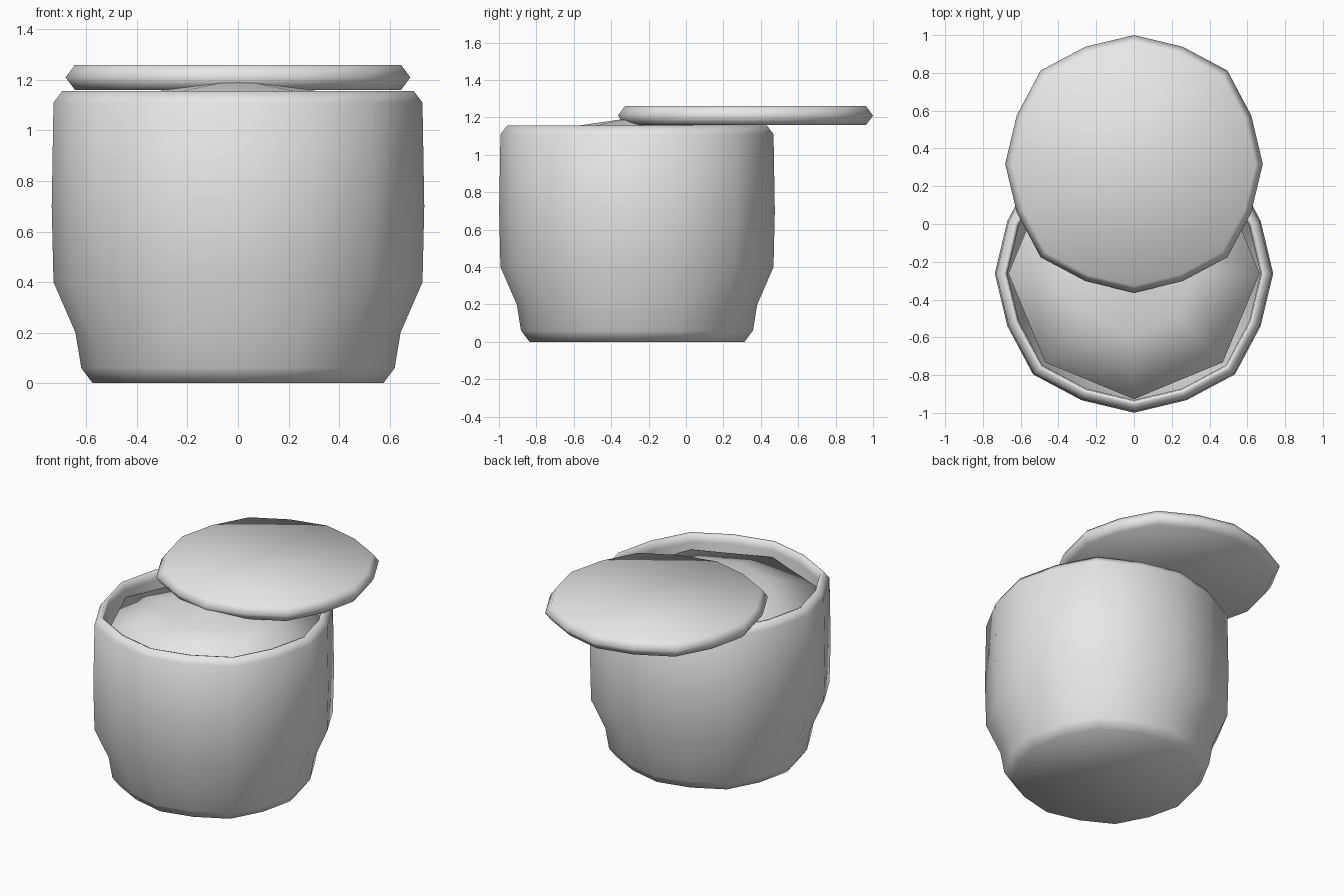
import bpy, bmesh, math

cube = bpy.data.objects.get("Cube")
if cube:
    bpy.data.objects.remove(cube, do_unlink=True)

grey = bpy.data.materials.new("pale_grey")
grey.use_nodes = True
tone = (0.8, 0.8, 0.8, 1)
grey.diffuse_color = tone
grey.node_tree.nodes["Principled BSDF"].inputs["Base Color"].default_value = tone


def lathe(name, profile, sides, y, wobble=(1,)):
    """Spin a (radius, z) profile about z; wobble scales the radius corner by corner."""
    bm = bmesh.new()
    rings = []
    for r, z in profile:
        ring = []
        for i in range(sides):
            a = math.tau * i / sides
            k = r * wobble[i % len(wobble)]
            ring.append(bm.verts.new((k * math.cos(a), k * math.sin(a), z)))
        rings.append(ring)
    for low, high in zip(rings, rings[1:]):
        for i in range(sides):
            j = (i + 1) % sides
            bm.faces.new((low[i], low[j], high[j], high[i]))
    bm.faces.new(rings[0][::-1])
    bm.faces.new(rings[-1])
    bmesh.ops.recalc_face_normals(bm, faces=bm.faces)
    for f in bm.faces:
        f.smooth = True
    mesh = bpy.data.meshes.new(name)
    bm.to_mesh(mesh)
    bm.free()
    mesh.materials.append(grey)
    obj = bpy.data.objects.new(name, mesh)
    obj.location.y = y
    bpy.context.collection.objects.link(obj)
    return obj


# Slightly squared sixteen-sided outline shared by jar and lid
outline = (1, 0.985, 1.025, 0.985)

# Jar: foot, flared belly, rounded rim, then the inner wall down to the floor
lathe("jar_body", [(0.575, 0), (0.62, 0.06), (0.643, 0.2), (0.73, 0.4),
                   (0.737, 0.7), (0.73, 1.11), (0.695, 1.157), (0.675, 1.15),
                   (0.67, 1.1), (0.67, 0.4), (0.58, 0.2), (0.55, 0.08)],
      16, -0.262, outline)

# Heaped filling with a coarse eight-sided edge
lathe("filling", [(0.54, 0.12), (0.6, 0.4), (0.665, 0.95), (0.665, 1.06),
                  (0.32, 1.155), (0.08, 1.19)], 8, -0.262)

# Lid pushed back and resting on the rim
lathe("lid", [(0.645, 1.16), (0.682, 1.21), (0.645, 1.26)], 16, 0.318, outline)
